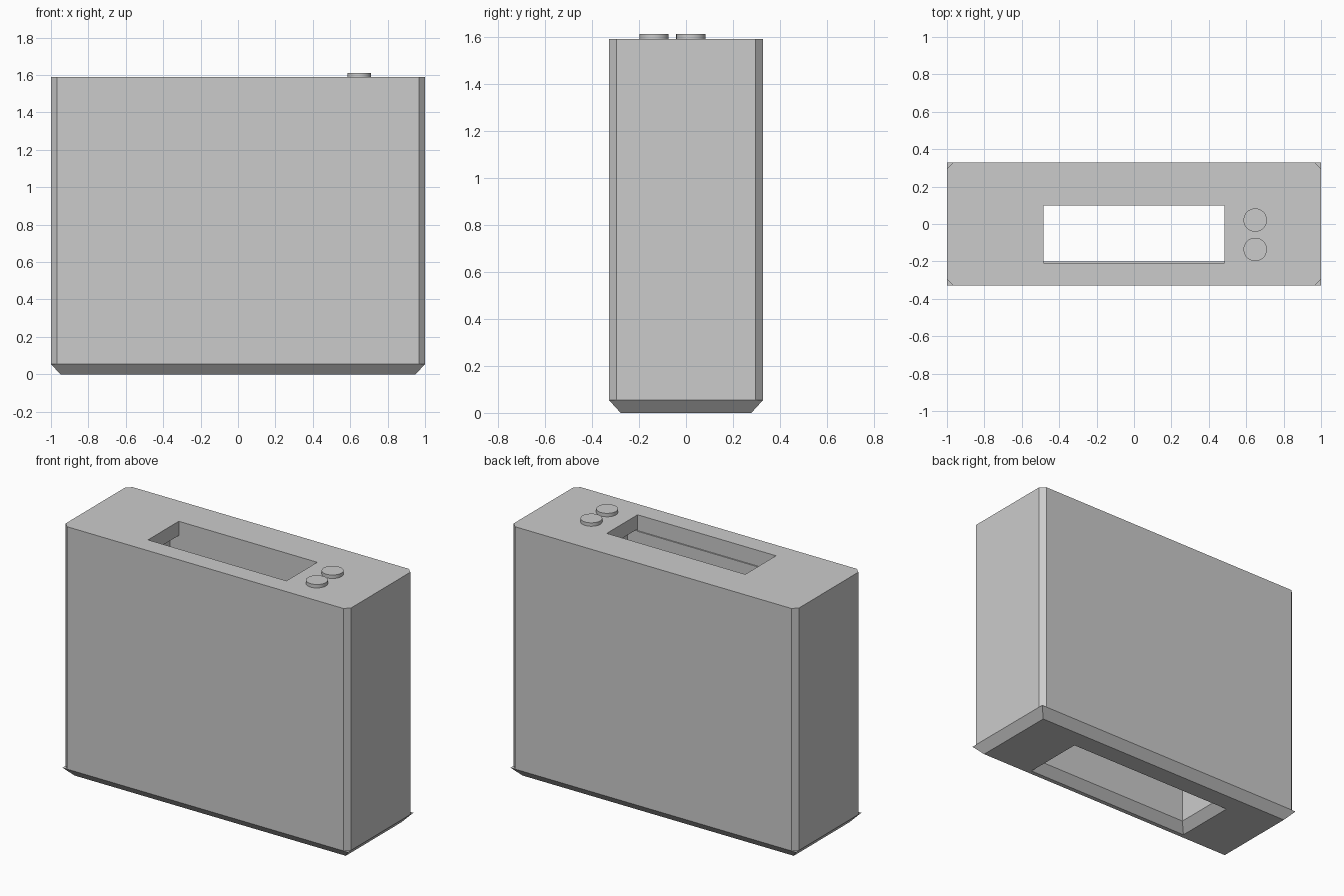
import bpy
import bmesh

cube = bpy.data.objects.get("Cube")
if cube:
    bpy.data.objects.remove(cube, do_unlink=True)

grey = bpy.data.materials.new("plain_grey")
grey.use_nodes = True
COLOUR = (0.6, 0.6, 0.6, 1)
grey.diffuse_color = COLOUR
grey.node_tree.nodes["Principled BSDF"].inputs["Base Color"].default_value = COLOUR

HALF_X, HALF_Y = 1.0, 0.328
BASE_H, TOP = 0.055, 1.59
CHAMFER = 0.05


def add_object(name, bm):
    bmesh.ops.recalc_face_normals(bm, faces=bm.faces)
    mesh = bpy.data.meshes.new(name)
    bm.to_mesh(mesh)
    bm.free()
    mesh.materials.append(grey)
    ob = bpy.data.objects.new(name, mesh)
    bpy.context.collection.objects.link(ob)
    return ob


def rect(x0, x1, y0, y1, cut=0.0):
    """Rectangle outline, with its corners cut off if asked."""
    if not cut:
        return [(x0, y0), (x1, y0), (x1, y1), (x0, y1)]
    return [(x0 + cut, y0), (x1 - cut, y0), (x1, y0 + cut), (x1, y1 - cut),
            (x1 - cut, y1), (x0 + cut, y1), (x0, y1 - cut), (x0, y0 + cut)]


def loft(name, low, z0, high, z1):
    """Solid between two outlines at two heights."""
    bm = bmesh.new()
    a = [bm.verts.new((x, y, z0)) for x, y in low]
    b = [bm.verts.new((x, y, z1)) for x, y in high]
    bm.faces.new(a)
    bm.faces.new(b)
    for i in range(len(a)):
        j = (i + 1) % len(a)
        bm.faces.new((a[i], a[j], b[j], b[i]))
    return add_object(name, bm)


def carve(target, cutter):
    mod = target.modifiers.new("opening", 'BOOLEAN')
    mod.operation = 'DIFFERENCE'
    mod.solver = 'EXACT'
    mod.object = cutter
    bpy.context.view_layer.objects.active = target
    bpy.ops.object.modifier_apply(modifier=mod.name)
    bpy.data.objects.remove(cutter, do_unlink=True)


# Body with cut vertical corners, a wide shaft inside and a narrower top slot
outline = rect(-HALF_X, HALF_X, -HALF_Y, HALF_Y, 0.032)
body = loft("body", outline, BASE_H, outline, TOP)
shaft = rect(-0.55, 0.55, -0.2, 0.105)
carve(body, loft("shaft_cutter", shaft, -0.1, shaft, 1.5))
slot = rect(-0.485, 0.485, -0.208, 0.1)
carve(body, loft("slot_cutter", slot, 1.49, slot, 1.7))

# Base tapering down to the floor, with an opening that flares downwards
base = loft("base",
            rect(-HALF_X + CHAMFER, HALF_X - CHAMFER, -HALF_Y + CHAMFER, HALF_Y - CHAMFER), 0,
            rect(-HALF_X, HALF_X, -HALF_Y, HALF_Y), BASE_H)


def flare(z):
    d = CHAMFER * (BASE_H - z) / BASE_H
    return rect(-0.55 - d, 0.55 + d, -0.2 - d, 0.105 + d)


carve(base, loft("flare_cutter", flare(-0.02), -0.02, flare(0.08), 0.08))

# Two round buttons on the top
for name, y in (("front_button", -0.136), ("back_button", 0.021)):
    bm = bmesh.new()
    bmesh.ops.create_cone(bm, cap_ends=True, segments=48, radius1=0.0625,
                          radius2=0.0625, depth=0.032)
    button = add_object(name, bm)
    button.location = (0.648, y, TOP + 0.006)
    bpy.ops.object.select_all(action='DESELECT')
    button.select_set(True)
    bpy.context.view_layer.objects.active = button
    bpy.ops.object.shade_smooth_by_angle()
